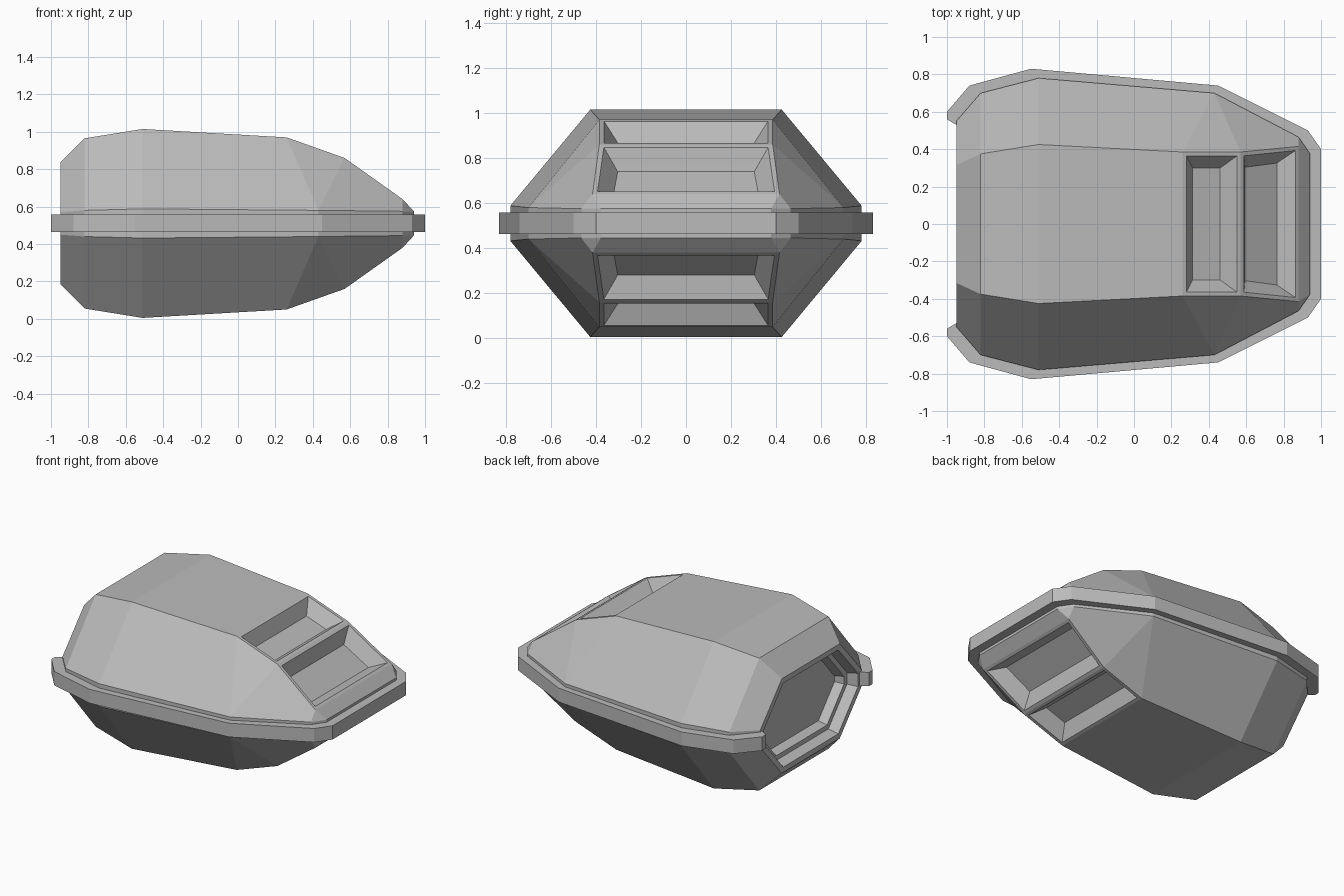
import bpy, bmesh
from mathutils import Vector

cube = bpy.data.objects.get("Cube")
if cube:
    bpy.data.objects.remove(cube, do_unlink=True)

MID = 0.51  # height of the plane of symmetry

grey = bpy.data.materials.new("hull grey")
grey.use_nodes = True
GREY = (0.5, 0.5, 0.5, 1)
grey.diffuse_color = GREY
grey.node_tree.nodes["Principled BSDF"].inputs["Base Color"].default_value = GREY


def finish(bm, name):
    bmesh.ops.recalc_face_normals(bm, faces=bm.faces)
    mesh = bpy.data.meshes.new(name)
    bm.to_mesh(mesh)
    bm.free()
    mesh.materials.append(grey)
    obj = bpy.data.objects.new(name, mesh)
    bpy.context.collection.objects.link(obj)
    return obj


def step(bm, face, width, depth=0.0):
    """Inset a face and push it inwards."""
    bmesh.ops.inset_individual(bm, faces=[face], thickness=width, depth=-depth)


# Hull stations: (x, half width, height above middle) of roof edge and of side edge
roof = [(-.95, .315, .325), (-.82, .375, .455), (-.51, .425, .505), (.26, .385, .46),
        (.57, .385, .35), (.88, .415, .13), (.94, .378, .065)]
side = [(-.95, .55, .06), (-.82, .70, .07), (-.51, .78, .078), (.43, .70, .07),
        (.43, .70, .07), (.88, .465, .065), (.94, .378, .065)]

bm = bmesh.new()
rings = []
for (rx, ry, rz), (sx, sy, sz) in zip(roof, side):
    quarter = [(rx, ry, rz), (sx, sy, sz)]
    ring = quarter + [(x, y, -z) for x, y, z in reversed(quarter)]
    ring += [(x, -y, z) for x, y, z in reversed(ring)]
    rings.append([bm.verts.new((x, y, z + MID)) for x, y, z in ring])

windows = []
for i, (a, b) in enumerate(zip(rings, rings[1:])):
    for k in range(8):
        n = (k + 1) % 8
        face = bm.faces.new((a[k], a[n], b[n], b[k]))
        if k in (3, 7) and i in (3, 4):
            windows.append(face)
back = bm.faces.new(rings[0])
bm.faces.new(rings[-1])
bmesh.ops.remove_doubles(bm, verts=bm.verts, dist=0.001)
bmesh.ops.recalc_face_normals(bm, faces=bm.faces)

# Stepped window recesses on the sloping nose, above and below
for face in windows:
    step(bm, face, .03)
    step(bm, face, .064, .06)
    step(bm, face, .027, .025)

# Stepped recess in the open rear end
step(bm, back, .04)
step(bm, back, .02, .07)
step(bm, back, .035)
step(bm, back, .02, .06)
finish(bm, "hull")

# Rim band around the hull, open at the rear
outer = [(-1, .60), (-.88, .74), (-.55, .83), (.45, .74), (.93, .50), (1, .40)]
inner = [(-.95, .53), (-.82, .67), (-.51, .75), (.42, .67), (.86, .44), (.91, .36)]
outer.insert(0, (-1, .56))
inner.insert(0, inner[0])
outer += [(x, -y) for x, y in reversed(outer)]
inner += [(x, -y) for x, y in reversed(inner)]

bm = bmesh.new()
faces = []
ov = [bm.verts.new((x, y, .463)) for x, y in outer]
iv = [bm.verts.new((x, y, .463)) for x, y in inner]
for i in range(len(ov) - 1):
    faces.append(bm.faces.new((ov[i], ov[i + 1], iv[i + 1], iv[i])))
bmesh.ops.remove_doubles(bm, verts=bm.verts, dist=0.001)
top = bmesh.ops.extrude_face_region(bm, geom=bm.faces[:], use_keep_orig=True)
bmesh.ops.translate(bm, vec=Vector((0, 0, .095)),
                    verts=[v for v in top["geom"] if isinstance(v, bmesh.types.BMVert)])
finish(bm, "rim_band")
